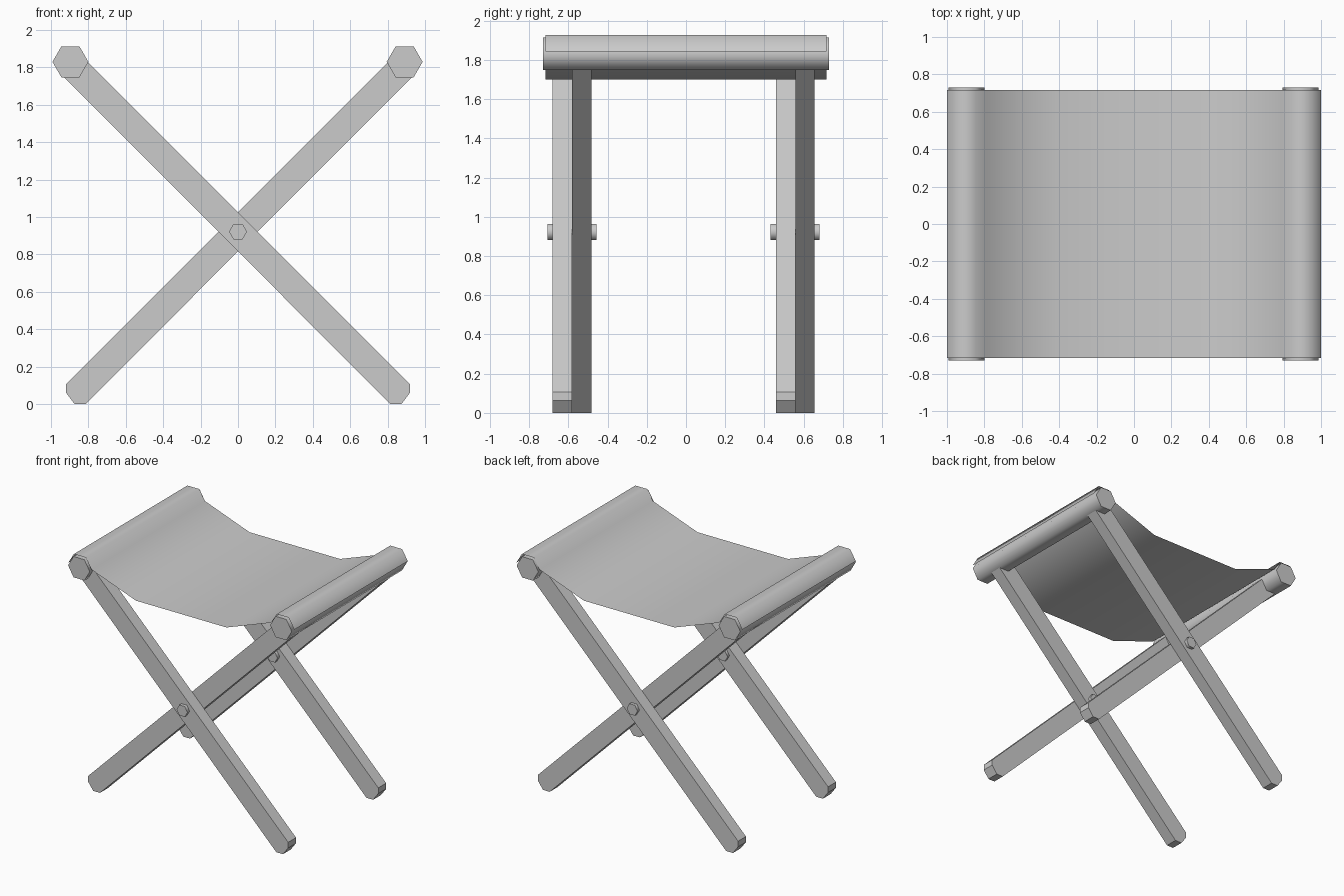
import bpy, math

if "Cube" in bpy.data.objects:
    bpy.data.objects.remove(bpy.data.objects["Cube"])


def extrude_profile(name, pts, y0, y1, closed=True, smooth_angle=None):
    """Extrude an (x, z) outline along y; an open outline gives a thin sheet."""
    n = len(pts)
    verts = [(x, y, z) for y in (y0, y1) for x, z in pts]
    sides = n if closed else n - 1
    faces = [(i, (i + 1) % n, n + (i + 1) % n, n + i) for i in range(sides)]
    if closed:
        faces += [tuple(reversed(range(n))), tuple(range(n, 2 * n))]
    mesh = bpy.data.meshes.new(name)
    mesh.from_pydata(verts, [], faces)
    mesh.update()
    obj = bpy.data.objects.new(name, mesh)
    bpy.context.collection.objects.link(obj)
    bpy.ops.object.select_all(action='DESELECT')
    obj.select_set(True)
    bpy.context.view_layer.objects.active = obj
    # consistent outward normals
    if closed:
        bpy.ops.object.mode_set(mode='EDIT')
        bpy.ops.mesh.select_all(action='SELECT')
        bpy.ops.mesh.normals_make_consistent(inside=False)
        bpy.ops.object.mode_set(mode='OBJECT')
    if smooth_angle:
        bpy.ops.object.shade_smooth_by_angle(angle=math.radians(smooth_angle))
    return obj


def hexagon(cx, cz, r):
    return [(cx + r * math.cos(i * math.pi / 3), cz + r * math.sin(i * math.pi / 3))
            for i in range(6)]


# Seat rails
for side, x in (("left", -0.896), ("right", 0.891)):
    extrude_profile(side + "_rail", hexagon(x, 1.83, 0.096), -0.73, 0.73, smooth_angle=65)

# Crossed legs with clipped feet
leg = [(-0.843, 1.87), (-0.949, 1.767), (0.815, 0.0), (0.874, 0.0),
       (0.92, 0.062), (0.92, 0.107)]
mirrored = [(-x, z) for x, z in leg]
for name, prof, y0 in (("front_leg_a", leg, -0.68), ("front_leg_b", mirrored, -0.58),
                       ("back_leg_a", leg, 0.459), ("back_leg_b", mirrored, 0.557)):
    extrude_profile(name, prof, y0, y0 + 0.099)

# Pivot pins
for name, y0 in (("front_pivot", -0.707), ("back_pivot", 0.431)):
    extrude_profile(name, hexagon(0, 0.922, 0.048), y0, y0 + 0.25, smooth_angle=65)

# Fabric sling, wrapped over the rails
half = [(-1.0, 1.843), (-0.95, 1.926), (-0.845, 1.926), (-0.793, 1.843), (-0.4, 1.70)]
sling = half + [(-x, z) for x, z in reversed(half)]
extrude_profile("fabric_seat", list(reversed(sling)), -0.717, 0.717, closed=False, smooth_angle=65)
